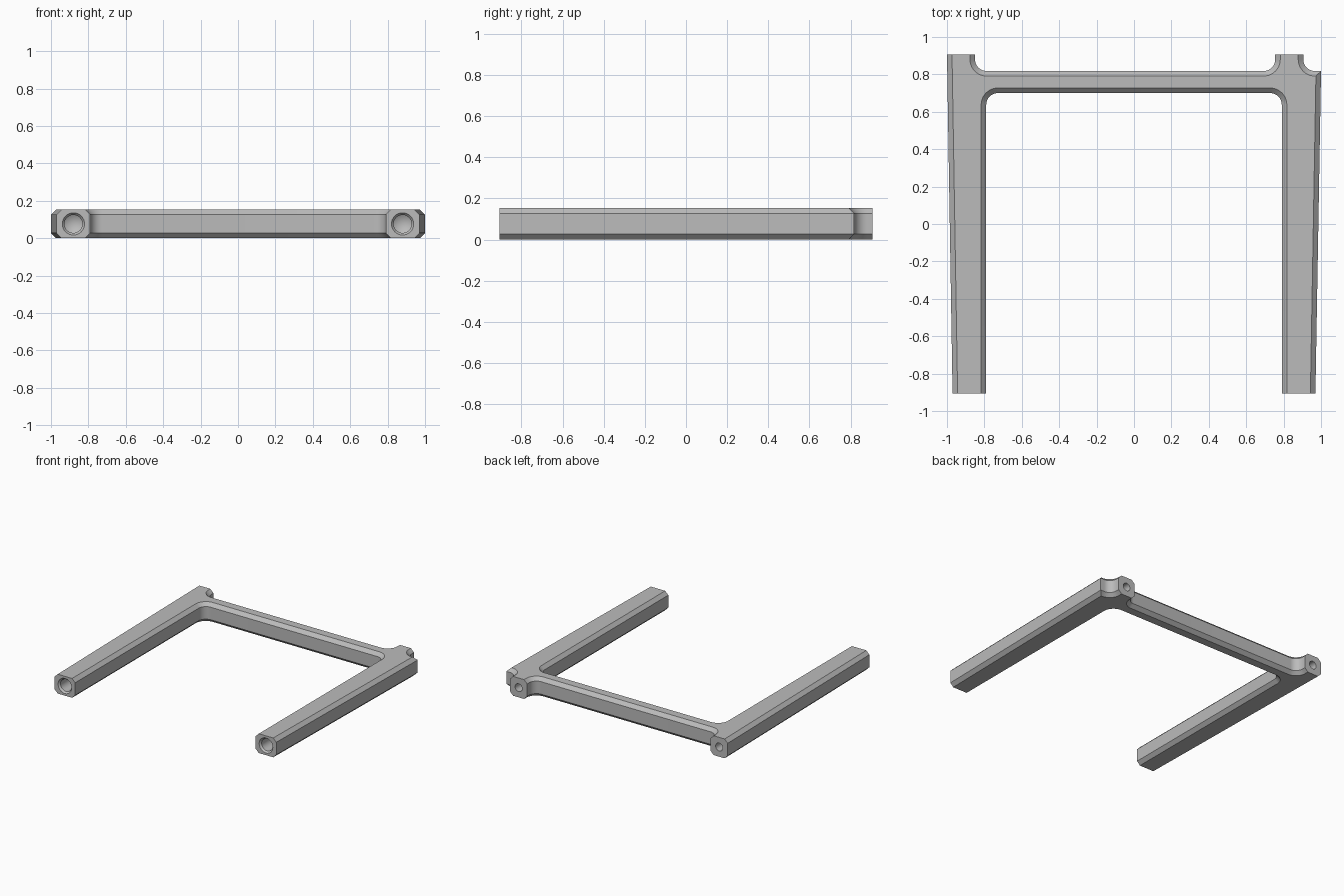
import bpy, bmesh
from math import sin, cos, pi, radians
from mathutils import Vector, Matrix

if "Cube" in bpy.data.objects:
    bpy.data.objects.remove(bpy.data.objects["Cube"], do_unlink=True)

HEIGHT, CHAMFER, END_Y = 0.153, 0.027, 0.907
FILLET = 0.062
MID_Z = HEIGHT / 2

grey = bpy.data.materials.new("satin_grey")
grey.use_nodes = True
colour = (0.5, 0.5, 0.5, 1)
grey.diffuse_color = colour
grey.node_tree.nodes["Principled BSDF"].inputs["Base Color"].default_value = colour


def arc(cx, cy, start, end, steps=10):
    """Points on a fillet arc, angles in degrees."""
    angles = [radians(start + (end - start) * i / steps) for i in range(steps + 1)]
    return [(cx + FILLET * cos(a), cy + FILLET * sin(a)) for a in angles]


def make_object(name, bm):
    bmesh.ops.recalc_face_normals(bm, faces=bm.faces)
    mesh = bpy.data.meshes.new(name)
    bm.to_mesh(mesh)
    bm.free()
    mesh.materials.append(grey)
    obj = bpy.data.objects.new(name, mesh)
    bpy.context.collection.objects.link(obj)
    return obj


# Plan outline of the frame: legs, cross bar, and two offset rear stubs
leg_in, leg_out, bar_front, bar_back = 0.79, 0.97, 0.70, 0.818
f = FILLET
outline = [(-leg_out, -END_Y), (-leg_in, -END_Y)]
outline += arc(-leg_in + f, bar_front - f, 180, 90)
outline += arc(leg_in - f, bar_front - f, 90, 0)
outline += [(leg_in, -END_Y), (leg_out, -END_Y), (1.0, bar_back)]
outline += arc(0.905 + f, bar_back + f, 270, 180)
outline += [(0.905, END_Y), (0.755, END_Y)]
outline += arc(0.755 - f, bar_back + f, 0, -90)
outline += arc(-0.85 + f, bar_back + f, 270, 180)
outline += [(-0.85, END_Y), (-1.0, END_Y)]

# Extrude, then chamfer every long edge but leave the open ends square
bm = bmesh.new()
base = bm.faces.new([bm.verts.new((x, y, 0)) for x, y in outline])
top = bmesh.ops.extrude_face_region(bm, geom=[base], use_keep_orig=True)["geom"]
bmesh.ops.translate(bm, vec=(0, 0, HEIGHT),
                    verts=[v for v in top if isinstance(v, bmesh.types.BMVert)])
bmesh.ops.recalc_face_normals(bm, faces=bm.faces)


def is_long(edge):
    a, b = (v.co for v in edge.verts)
    at_end = abs(a.y - b.y) < 1e-5 and abs(abs(a.y) - END_Y) < 1e-5
    return abs(a.z - b.z) < 1e-5 and not at_end


bmesh.ops.bevel(bm, geom=[e for e in bm.edges if is_long(e)], offset=CHAMFER,
                offset_type='OFFSET', segments=1, affect='EDGES', clamp_overlap=False)
frame = make_object("u_frame", bm)


def bore(name, x, side, profile):
    """Lathed cutter, profile is (radius, depth) from the end face inwards."""
    bm = bmesh.new()
    verts = [bm.verts.new((r, 0, d)) for r, d in profile]
    edges = [bm.edges.new(pair) for pair in zip(verts, verts[1:])]
    bmesh.ops.spin(bm, geom=verts + edges, cent=(0, 0, 0), axis=(0, 0, 1),
                   angle=2 * pi, steps=32, use_merge=True)
    bmesh.ops.remove_doubles(bm, verts=bm.verts, dist=1e-5)
    # Point the bore axis into the leg
    turn = Vector((0, 0, 1)).rotation_difference(Vector((0, -side, 0))).to_matrix().to_4x4()
    bm.transform(Matrix.Translation((x, side * END_Y, MID_Z)) @ turn)
    cutter = make_object(name, bm)
    cutter.hide_render = True
    return cutter


# Countersunk drilled holes in the front ends, plain bores in the rear stubs
front_hole = [(0, -0.01), (0.068, -0.01), (0.048, 0.014), (0.048, 0.16), (0, 0.19)]
rear_hole = [(0, -0.01), (0.031, -0.01), (0.031, 0.12), (0, 0.138)]
cutters = [bore("left_front_bore", 0.88, -1, front_hole),
           bore("right_front_bore", -0.88, -1, front_hole),
           bore("left_rear_bore", 0.83, 1, rear_hole),
           bore("right_rear_bore", -0.925, 1, rear_hole)]

bpy.ops.object.select_all(action='DESELECT')
frame.select_set(True)
bpy.context.view_layer.objects.active = frame
for cutter in cutters:
    mod = frame.modifiers.new(cutter.name, 'BOOLEAN')
    mod.operation, mod.solver, mod.object = 'DIFFERENCE', 'EXACT', cutter
    bpy.ops.object.modifier_apply(modifier=mod.name)
    bpy.data.objects.remove(cutter, do_unlink=True)
bpy.ops.object.shade_smooth_by_angle(angle=radians(25))
